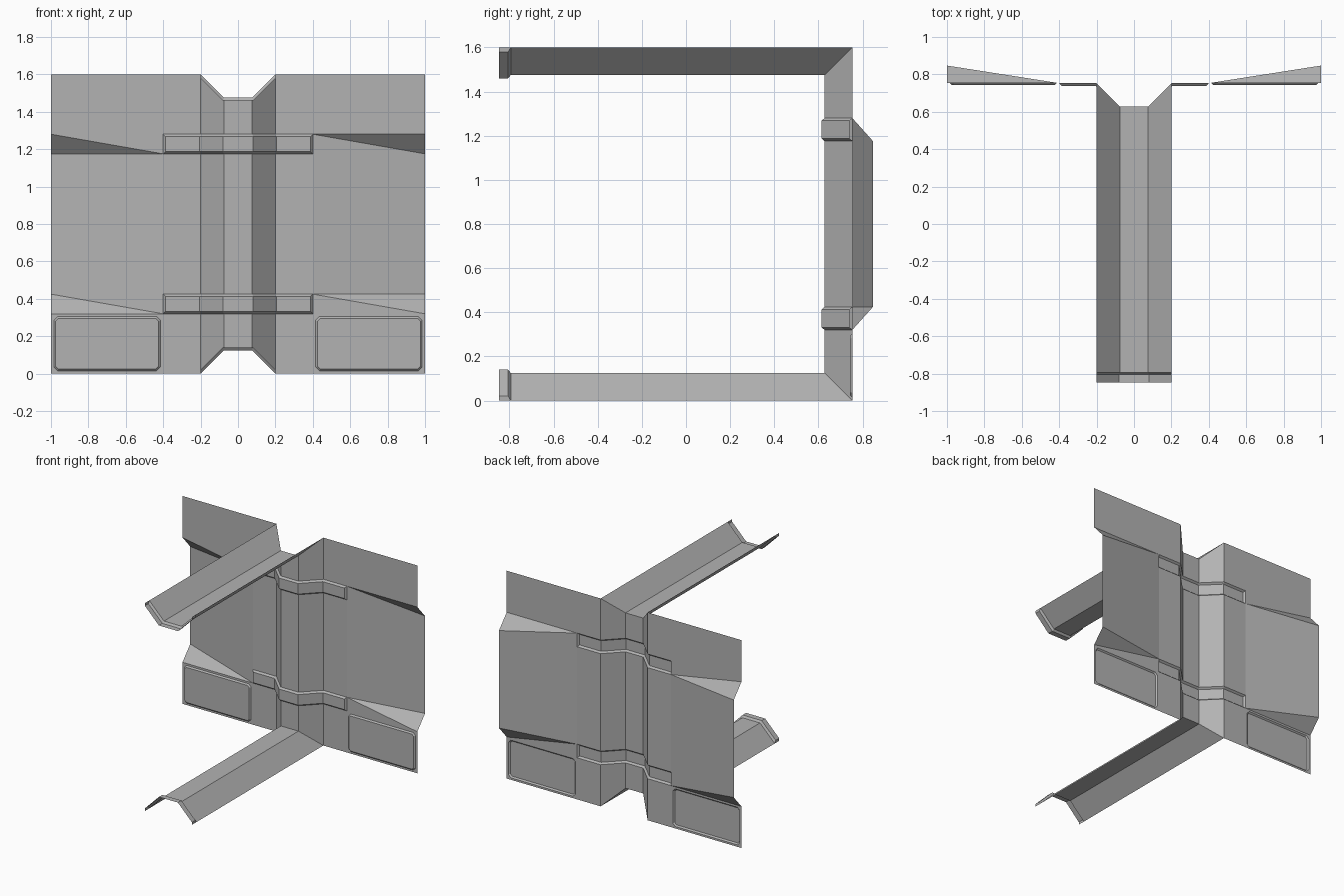
import bpy, bmesh

if "Cube" in bpy.data.objects:
    bpy.data.objects.remove(bpy.data.objects["Cube"])

XS = [-1, -0.4, -0.2, -0.075, 0.075, 0.2, 0.4, 1]
ZS = [0, 0.32, 0.425, 1.175, 1.28, 1.6]
RIB = 0.125      # how far the rib stands off the wall
WALL = 0.753     # wall plane

grey = bpy.data.materials.new("dark_grey")
grey.diffuse_color = (0.45, 0.45, 0.45, 1)
grey.use_nodes = True
grey.node_tree.nodes["Principled BSDF"].inputs["Base Color"].default_value = grey.diffuse_color


def finish(bm, name):
    me = bpy.data.meshes.new(name)
    bm.normal_update()
    bm.to_mesh(me)
    bm.free()
    me.materials.append(grey)
    ob = bpy.data.objects.new(name, me)
    bpy.context.collection.objects.link(ob)
    return ob


def wall_point(x, row):
    rib = abs(x) < 0.1
    y = WALL - (RIB if rib else 0)
    if abs(x) == 1 and row in (2, 3):
        y = 0.847
    z = ZS[row]
    if rib and row == 0:
        z += RIB       # mitre with the floor rib
    if rib and row == len(ZS) - 1:
        z -= RIB       # mitre with the ceiling rib
    return x, y, z


# Wall sheet: flared side panels and a centre rib
bm = bmesh.new()
grid = [[bm.verts.new(wall_point(x, r)) for x in XS] for r in range(len(ZS))]
straps, plates = {1: [], 3: []}, []
for r in range(len(ZS) - 1):
    for c in range(len(XS) - 1):
        a, b = grid[r][c], grid[r][c + 1]
        d, e = grid[r + 1][c], grid[r + 1][c + 1]
        side = c in (0, len(XS) - 2)
        if side and r in (1, 3):
            bm.faces.new((a, b, d))
            bm.faces.new((b, e, d))
            continue
        f = bm.faces.new((a, b, e, d))
        if r in straps:
            straps[r].append(f)
        elif side and r == 0:
            plates.append(f)
bm.normal_update()

# Raised straps across the rib
for faces in straps.values():
    bmesh.ops.inset_region(bm, faces=faces, thickness=0.012, depth=0.014,
                           use_even_offset=True, use_boundary=True)

# Raised lower plates with clipped corners
bmesh.ops.inset_individual(bm, faces=plates, thickness=0.015, use_even_offset=True)
corners = [v for f in plates for v in f.verts]
bmesh.ops.bevel(bm, geom=corners, offset=0.02, segments=1, affect='VERTICES')
bm.normal_update()
octagons = [f for f in bm.faces if len(f.verts) == 8]
bmesh.ops.inset_individual(bm, faces=octagons, thickness=0.01, depth=0.01,
                           use_even_offset=True)
finish(bm, "wall_panel")


# Floor and ceiling ribs with a raised collar at the open end
def rib_arm(name, base, up):
    plain = [(-0.2, 0), (-0.2, 0), (-0.075, RIB), (0.075, RIB), (0.2, 0), (0.2, 0)]
    raised = [(-0.2, 0), (-0.2, 0.02), (-0.081, 0.14), (0.081, 0.14), (0.2, 0.02), (0.2, 0)]
    bm = bmesh.new()
    rows = [[bm.verts.new((x, WALL - h, base + up * h)) for x, h in plain]]
    for y, prof in ((-0.793, plain), (-0.805, raised), (-0.847, raised)):
        rows.append([bm.verts.new((x, y, base + up * h)) for x, h in prof])
    for lo, hi in zip(rows, rows[1:]):
        for i in range(len(plain) - 1):
            quad = (lo[i], hi[i], hi[i + 1], lo[i + 1])
            bm.faces.new(quad if up > 0 else quad[::-1])
    bmesh.ops.remove_doubles(bm, verts=bm.verts, dist=0.0005)
    finish(bm, name)


rib_arm("floor_rib", 0, 1)
rib_arm("ceiling_rib", 1.6, -1)
